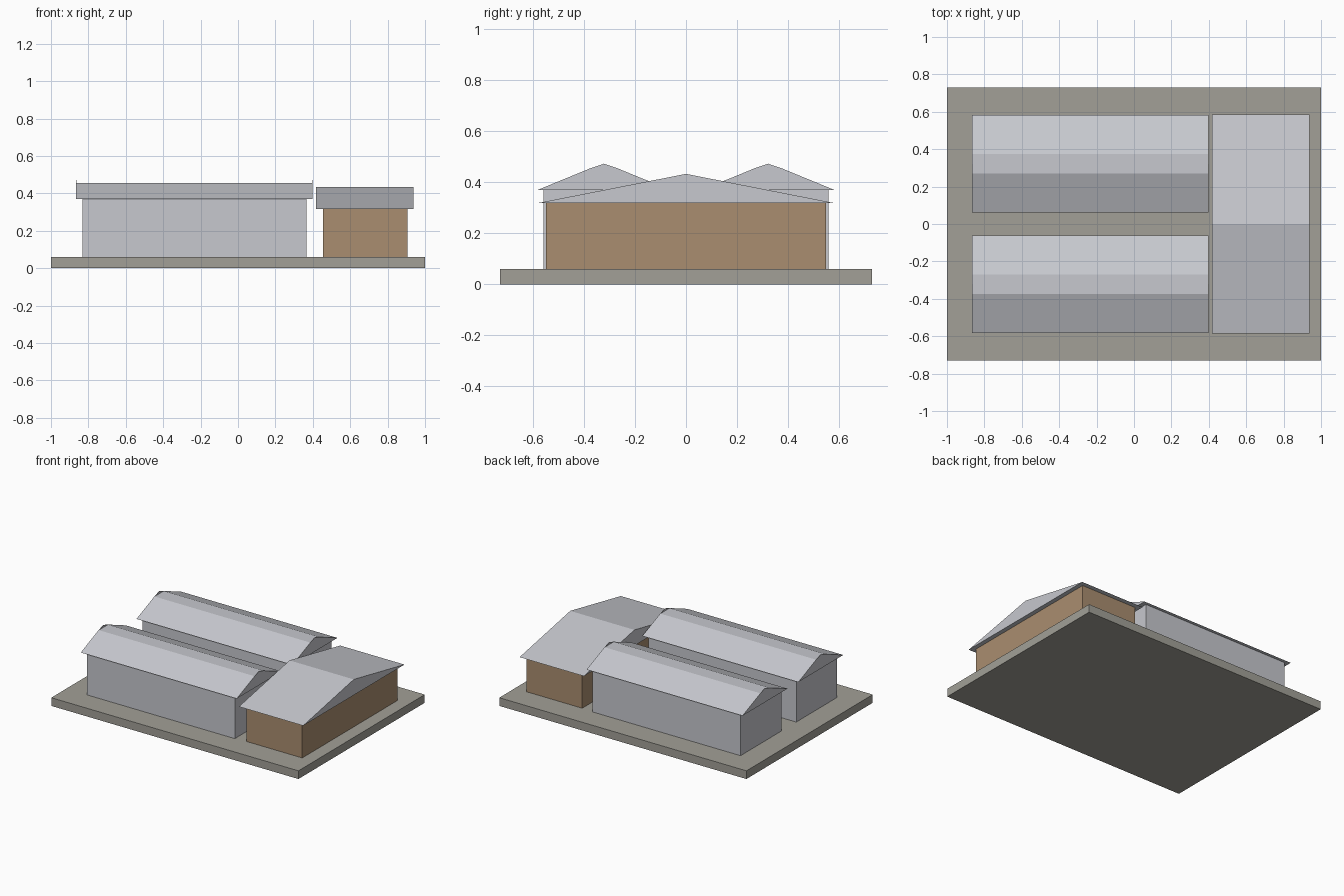
import bpy
import bmesh

old = bpy.data.objects.get("Cube")
if old:
    bpy.data.objects.remove(old, do_unlink=True)


def material(name, rgb):
    mat = bpy.data.materials.new(name)
    mat.use_nodes = True
    colour = (*rgb, 1.0)
    mat.diffuse_color = colour
    mat.node_tree.nodes["Principled BSDF"].inputs["Base Color"].default_value = colour
    return mat


CONCRETE = material("concrete grey", (0.36, 0.35, 0.31))
METAL = material("pale grey metal", (0.57, 0.58, 0.62))
TIMBER = material("warm brown", (0.40, 0.27, 0.16))


def finish(bm, name, mat):
    bmesh.ops.recalc_face_normals(bm, faces=bm.faces)
    mesh = bpy.data.meshes.new(name)
    bm.to_mesh(mesh)
    bm.free()
    mesh.materials.append(mat)
    obj = bpy.data.objects.new(name, mesh)
    bpy.context.collection.objects.link(obj)
    return obj


def prism(name, mat, profile, x0, x1):
    """Extrude a (y, z) profile along x."""
    bm = bmesh.new()
    face = bm.faces.new([bm.verts.new((x0, y, z)) for y, z in profile])
    out = bmesh.ops.extrude_face_region(bm, geom=[face])
    moved = [v for v in out["geom"] if isinstance(v, bmesh.types.BMVert)]
    bmesh.ops.translate(bm, verts=moved, vec=(x1 - x0, 0, 0))
    return finish(bm, name, mat)


def box(name, mat, x0, x1, y0, y1, z0, z1):
    return prism(name, mat, [(y0, z0), (y1, z0), (y1, z1), (y0, z1)], x0, x1)


# Ground slab
BASE_TOP = 0.06
box("base_slab", CONCRETE, -1, 1, -0.73, 0.73, 0, BASE_TOP)

# Two long halls with flattened ridges and pointed sheet gables
EAVE, FLAT, PEAK = 0.37, 0.455, 0.473
HALF, FLAT_HALF = 0.26, 0.053
X0, X1 = -0.865, 0.397
SHEET = 0.002
for side, label in ((-1, "front"), (1, "back")):
    cy = side * 0.322
    box(f"{label}_hall_walls", METAL, -0.832, 0.365,
        cy - 0.236, cy + 0.236, BASE_TOP, EAVE)
    prism(f"{label}_hall_roof", METAL,
          [(cy - HALF, EAVE), (cy + HALF, EAVE),
           (cy + FLAT_HALF, FLAT), (cy - FLAT_HALF, FLAT)], X0, X1)
    tip = [(cy - FLAT_HALF, FLAT), (cy + FLAT_HALF, FLAT), (cy, PEAK)]
    for end, x in (("left", X1 - SHEET), ("right", X0)):
        prism(f"{label}_hall_{end}_gable_tip", METAL, tip, x, x + SHEET)

# Cross building with a broad low gable roof
box("cross_building_walls", TIMBER, 0.455, 0.905, -0.55, 0.55, BASE_TOP, 0.318)
prism("cross_building_roof", METAL,
      [(-0.585, 0.318), (0.585, 0.318), (0, 0.433)], 0.417, 0.937)
